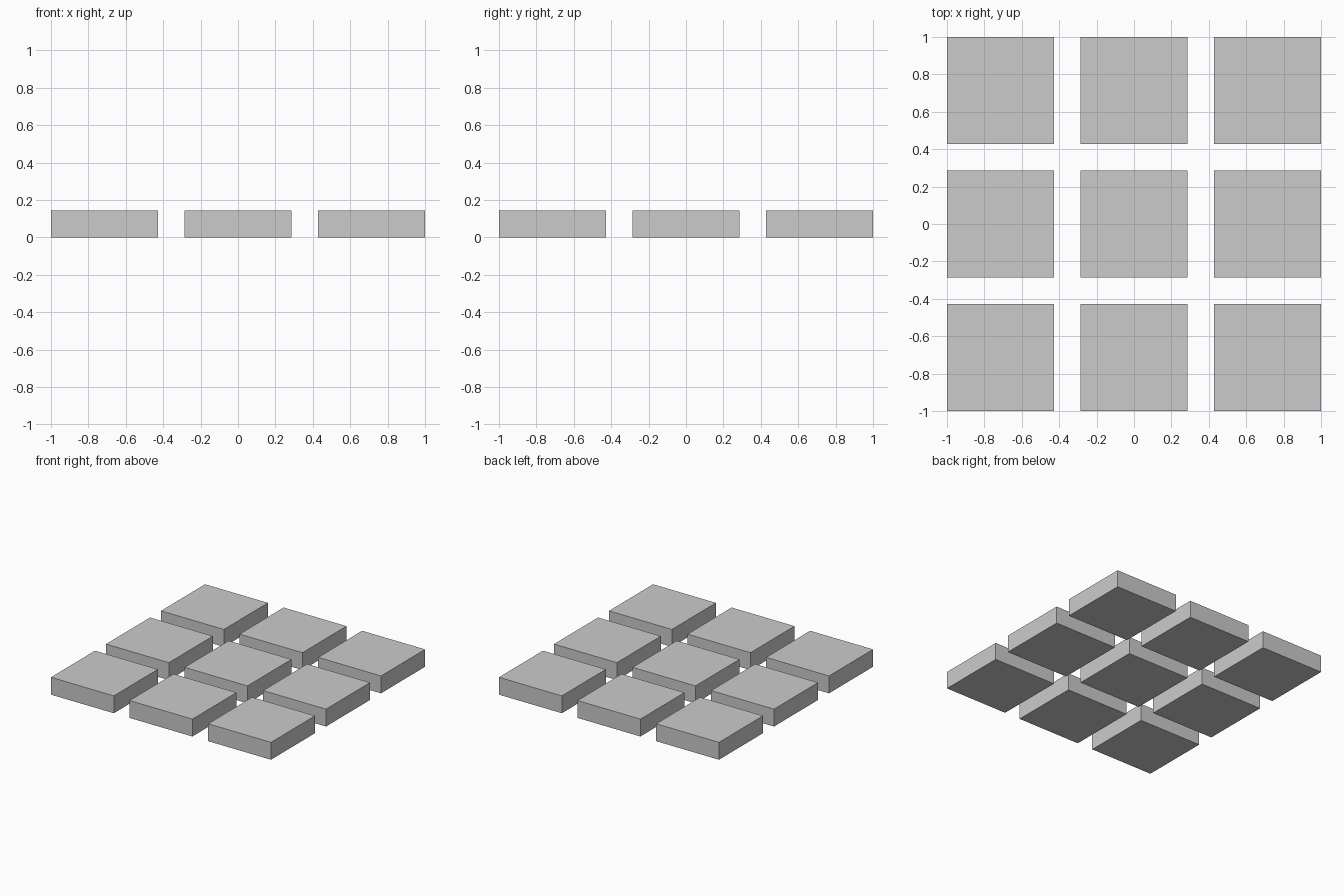
import bpy

if "Cube" in bpy.data.objects:
    bpy.data.objects.remove(bpy.data.objects["Cube"])

UNIT = 2 / 7            # half a tile width; the gap and height are half of this
SIZE = 2 * UNIT
HEIGHT = UNIT / 2
PITCH = SIZE + UNIT / 2


def add_tile(name, x, y):
    bpy.ops.mesh.primitive_cube_add(size=1, location=(x, y, HEIGHT / 2))
    tile = bpy.context.object
    tile.name = name
    tile.scale = (SIZE, SIZE, HEIGHT)
    bpy.ops.object.transform_apply(location=False, rotation=False, scale=True)


# Three by three grid of square slabs
for row, row_name in enumerate(("front", "middle", "back")):
    for col, col_name in enumerate(("left", "centre", "right")):
        add_tile(f"tile_{row_name}_{col_name}", (col - 1) * PITCH, (row - 1) * PITCH)
